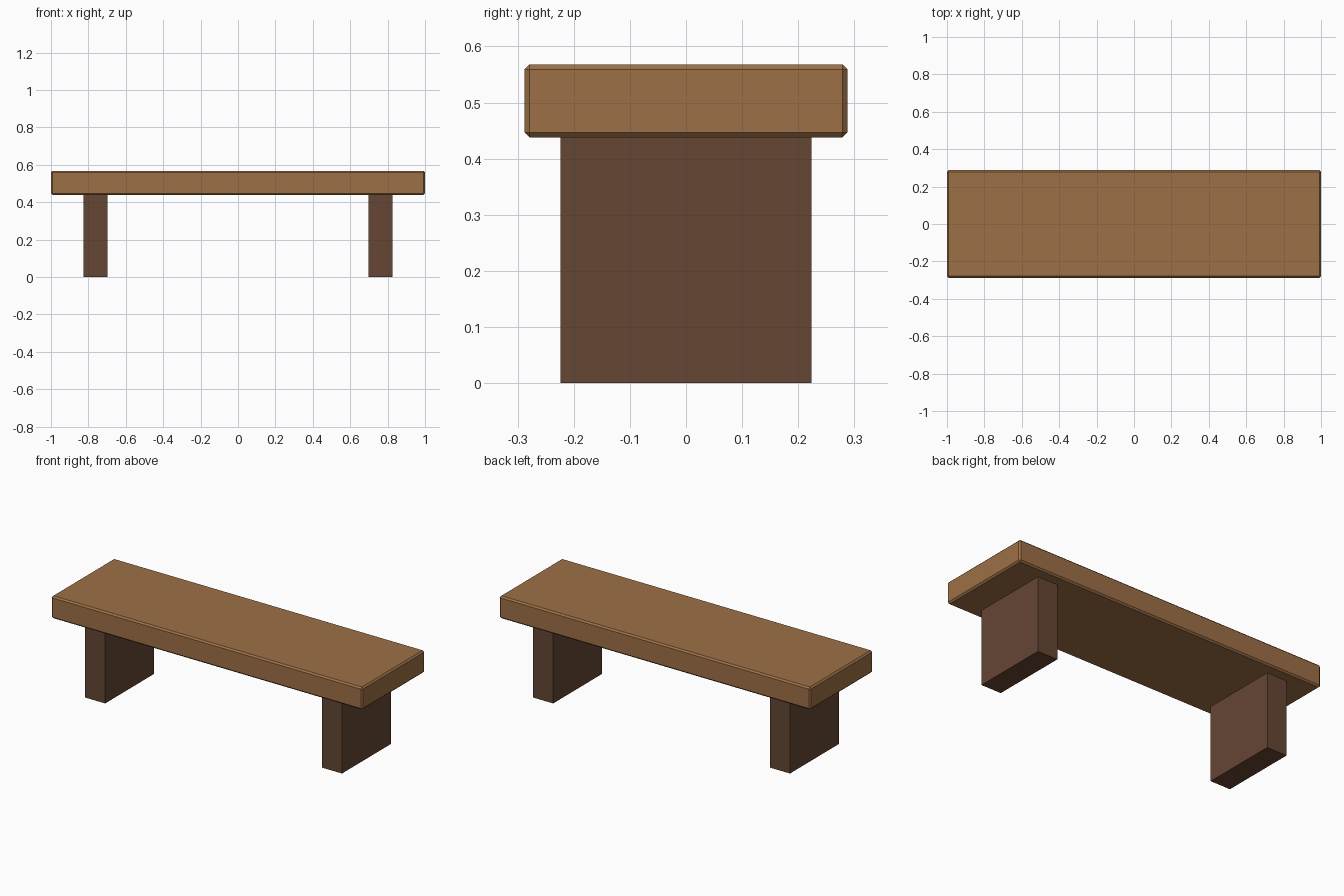
import bpy

if "Cube" in bpy.data.objects:
    bpy.data.objects.remove(bpy.data.objects["Cube"])


def make_material(name, colour):
    mat = bpy.data.materials.new(name)
    mat.diffuse_color = (*colour, 1)
    mat.use_nodes = True
    mat.node_tree.nodes["Principled BSDF"].inputs["Base Color"].default_value = mat.diffuse_color
    return mat


def box(name, centre, size, mat, bevel=0):
    bpy.ops.mesh.primitive_cube_add(size=1, location=centre)
    obj = bpy.context.object
    obj.name = name
    obj.scale = size
    bpy.ops.object.transform_apply(location=False, rotation=False, scale=True)
    obj.data.materials.append(mat)
    if bevel:
        mod = obj.modifiers.new("chamfer", 'BEVEL')
        mod.width = bevel
        mod.segments = 1
    return obj


light_wood = make_material("light wood", (0.337, 0.162, 0.061))
dark_wood = make_material("dark wood", (0.130, 0.061, 0.034))

# Seat plank with chamfered edges
box("seat", (0, 0, 0.503), (2, 0.576, 0.13), light_wood, bevel=0.009)

# Slab legs
for side, x in (("left", -0.761), ("right", 0.761)):
    box(side + "_leg", (x, 0, 0.219), (0.128, 0.448, 0.438), dark_wood)
